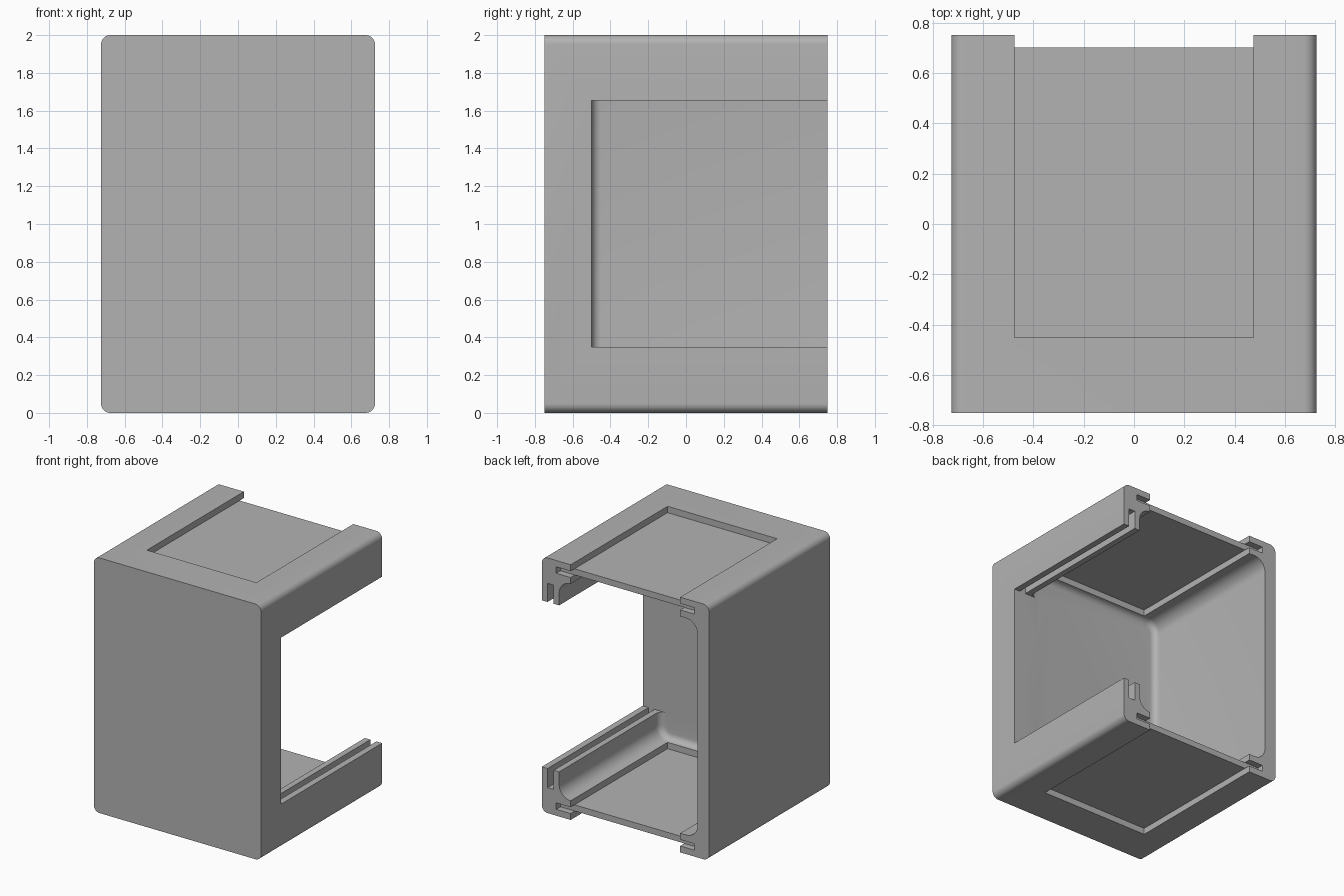
import bpy, bmesh, math
from mathutils import Vector

if "Cube" in bpy.data.objects:
    bpy.data.objects.remove(bpy.data.objects["Cube"])

FRONT, BACK, PAST = -0.75, 0.75, 0.9   # PAST lets cutters overshoot the open back

grey = bpy.data.materials.new("plain_grey")
grey.use_nodes = True
grey.diffuse_color = (0.45, 0.45, 0.45, 1)
grey.node_tree.nodes["Principled BSDF"].inputs["Base Color"].default_value = (0.45, 0.45, 0.45, 1)


def block(name, x, y, z, corner=0.0, front_round=0.0):
    """Box from ranges; optional rounding of the edges along y and of the front rim."""
    bm = bmesh.new()
    bmesh.ops.create_cube(bm, size=1)
    for v in bm.verts:
        v.co = Vector([r[0] if c < 0 else r[1] for c, r in zip(v.co, (x, y, z))])
    if corner:
        edges = [e for e in bm.edges if abs(e.verts[0].co.y - e.verts[1].co.y) > 0.1]
        bmesh.ops.bevel(bm, geom=edges, offset=corner, segments=8, profile=0.5, affect='EDGES')
    if front_round:
        edges = [e for e in bm.edges if all(abs(v.co.y - y[0]) < 1e-5 for v in e.verts)]
        bmesh.ops.bevel(bm, geom=edges, offset=front_round, segments=6, profile=0.5, affect='EDGES')
    bmesh.ops.recalc_face_normals(bm, faces=bm.faces[:])
    mesh = bpy.data.meshes.new(name)
    bm.to_mesh(mesh)
    bm.free()
    mesh.materials.append(grey)
    obj = bpy.data.objects.new(name, mesh)
    bpy.context.collection.objects.link(obj)
    return obj


def cut(target, cutter):
    bpy.context.view_layer.objects.active = target
    mod = target.modifiers.new("cut", 'BOOLEAN')
    mod.operation, mod.solver, mod.object = 'DIFFERENCE', 'EXACT', cutter
    bpy.ops.object.modifier_apply(modifier=mod.name)
    bpy.data.objects.remove(cutter)


# Housing: rounded block hollowed from the open back
housing = block("housing", (-0.725, 0.725), (FRONT, BACK), (0, 2), corner=0.05)
cut(housing, block("cavity", (-0.625, 0.575), (-0.5, PAST), (0.15, 1.85), 0.1, 0.05))

# Side opening with grooves above and below it
cut(housing, block("side_opening", (0.4, 0.9), (-0.5, PAST), (0.35, 1.655)))
cut(housing, block("side_groove", (0.622, 0.675), (-0.5, PAST), (0.2, 1.8)))

# Bottom and top openings, each with a groove holding a sliding panel
for name, low in (("bottom", 0.05), ("top", 1.9)):
    cut(housing, block("opening", (-0.475, 0.475), (-0.45, PAST), (low - 0.1, low + 0.15)))
    cut(housing, block("groove", (-0.6, 0.6), (-0.5, PAST), (low, low + 0.05)))
    block(name + "_panel", (-0.599, 0.599), (-0.499, 0.7), (low + 0.001, low + 0.049))

# Smooth rounded edges, crisp corners
bpy.ops.object.select_all(action='DESELECT')
housing.select_set(True)
bpy.context.view_layer.objects.active = housing
bpy.ops.object.shade_smooth_by_angle(angle=math.radians(30))
